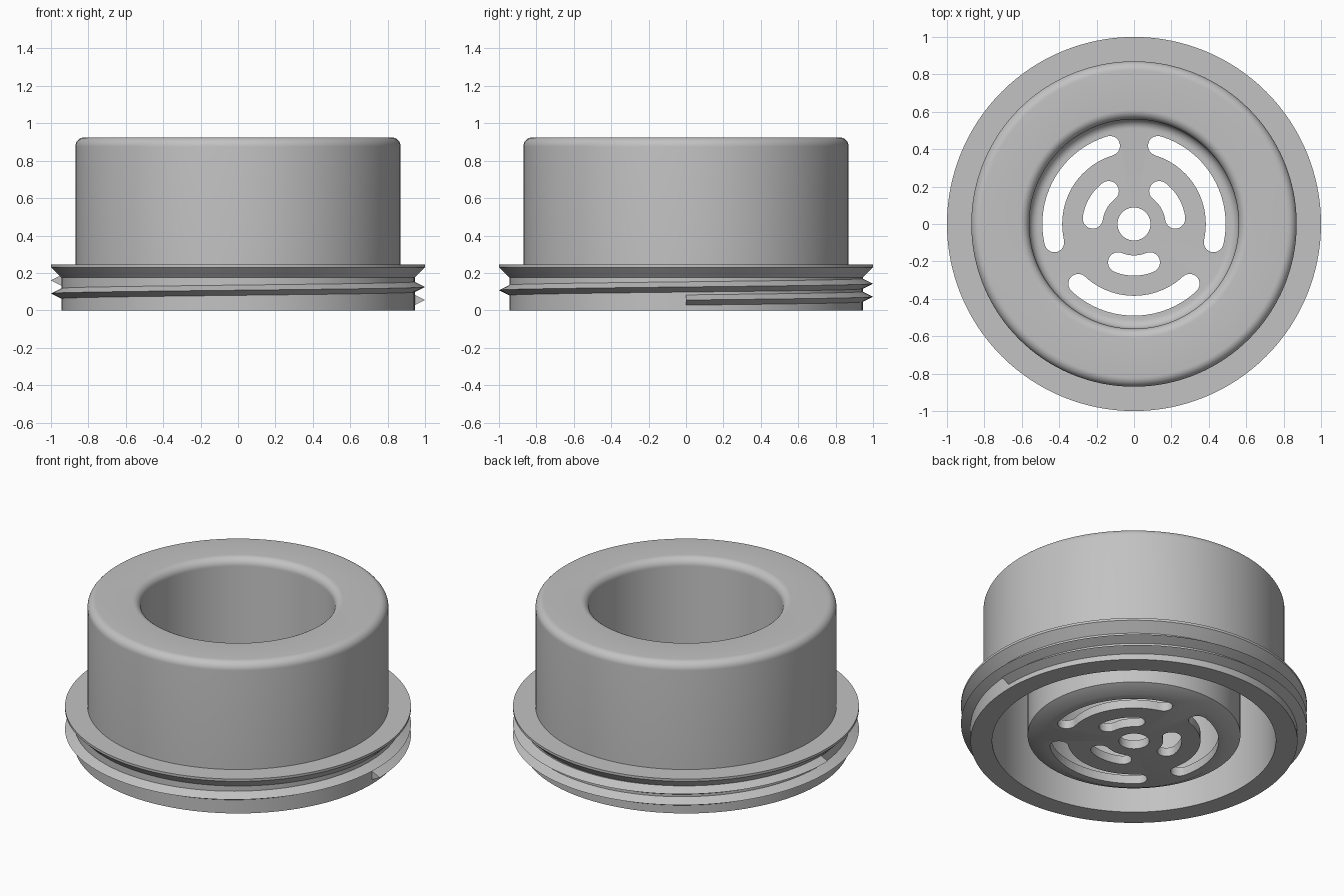
import bpy
import bmesh
from math import sin, cos, pi, radians

SEGMENTS = 128

cube = bpy.data.objects.get("Cube")
if cube:
    bpy.data.objects.remove(cube)

grey = bpy.data.materials.new("plain grey")
grey.use_nodes = True
colour = (0.54, 0.54, 0.54, 1)
grey.diffuse_color = colour
grey.node_tree.nodes["Principled BSDF"].inputs["Base Color"].default_value = colour


def make_object(name, bm):
    bmesh.ops.recalc_face_normals(bm, faces=bm.faces)
    mesh = bpy.data.meshes.new(name)
    bm.to_mesh(mesh)
    bm.free()
    obj = bpy.data.objects.new(name, mesh)
    mesh.materials.append(grey)
    bpy.context.collection.objects.link(obj)
    return obj


def smooth(obj):
    bpy.ops.object.select_all(action="DESELECT")
    obj.select_set(True)
    bpy.context.view_layer.objects.active = obj
    bpy.ops.object.shade_smooth_by_angle(angle=radians(30))


def skin(bm, rings, closed):
    """Bridge equal rings of points, joining the last to the first or capping."""
    loops = [[bm.verts.new(p) for p in ring] for ring in rings]
    n = len(loops[0])
    pairs = list(zip(loops, loops[1:]))
    if closed:
        pairs.append((loops[-1], loops[0]))
    else:
        bm.faces.new(loops[0])
        bm.faces.new(loops[-1])
    for a, b in pairs:
        for i in range(n):
            j = (i + 1) % n
            bm.faces.new((a[i], a[j], b[j], b[i]))


def fillet(cx, cz, radius, start, end, steps=8):
    angles = [radians(start + (end - start) * i / steps) for i in range(steps + 1)]
    return [(cx + radius * cos(a), cz + radius * sin(a)) for a in angles]


def around(profile, angle, lift=0):
    return [(r * cos(angle), r * sin(angle), z + lift) for r, z in profile]


# Cup body: outer wall, flange, inner well and floor in one turned section
section = [(0.82, 0), (0.945, 0), (0.945, 0.175), (1, 0.23), (1, 0.245), (0.87, 0.245)]
section += fillet(0.82, 0.875, 0.05, 0, 90)
section += fillet(0.61, 0.875, 0.05, 90, 180)
section += fillet(0.51, 0.105, 0.05, 0, -90)
section += [(0.088, 0.055), (0.088, 0), (0.54, 0), (0.615, 0.04), (0.615, 0.87), (0.82, 0.87)]
bm = bmesh.new()
skin(bm, [around(section, 2 * pi * i / SEGMENTS) for i in range(SEGMENTS)], True)
body = make_object("cup_body", bm)


# Curved drain slots with round ends
def slot_outline(radius, half_width, middle, half_sweep, steps=20):
    points = []
    lo, hi = radians(middle - half_sweep), radians(middle + half_sweep)
    for i in range(steps + 1):
        a = lo + (hi - lo) * i / steps
        points.append(((radius + half_width) * cos(a), (radius + half_width) * sin(a)))
    for end, turn in ((hi, 0), (lo, pi)):
        if turn:
            for i in range(steps + 1):
                a = hi + (lo - hi) * i / steps
                points.append(((radius - half_width) * cos(a), (radius - half_width) * sin(a)))
        for i in range(1, 10):
            a = end + turn + pi * i / 10
            points.append((radius * cos(end) + half_width * cos(a),
                           radius * sin(end) + half_width * sin(a)))
    return points


bm = bmesh.new()
for middle in (30, 150, 270):
    for radius, half_width, sweep in ((0.437, 0.053, 43), (0.222, 0.054, 22.5)):
        outline = slot_outline(radius, half_width, middle, sweep)
        skin(bm, [[(x, y, z) for x, y in outline] for z in (-0.1, 0.2)], False)
cutter = make_object("slot_cutter", bm)
cutter.hide_render = True

cut = body.modifiers.new("slots", "BOOLEAN")
cut.operation = "DIFFERENCE"
cut.solver = "EXACT"
cut.object = cutter
bpy.context.view_layer.objects.active = body
bpy.ops.object.modifier_apply(modifier=cut.name)
bpy.data.objects.remove(cutter)
smooth(body)

# Screw thread: one and a half turns of a triangular ridge
ridge = [(0.94, -0.03), (1, 0), (0.94, 0.03)]
turns, pitch = 1.5, 0.07
steps = int(SEGMENTS * turns)
bm = bmesh.new()
skin(bm, [around(ridge, 2 * pi * i / SEGMENTS, 0.055 + pitch * i / SEGMENTS)
          for i in range(steps + 1)], False)
smooth(make_object("screw_thread", bm))
